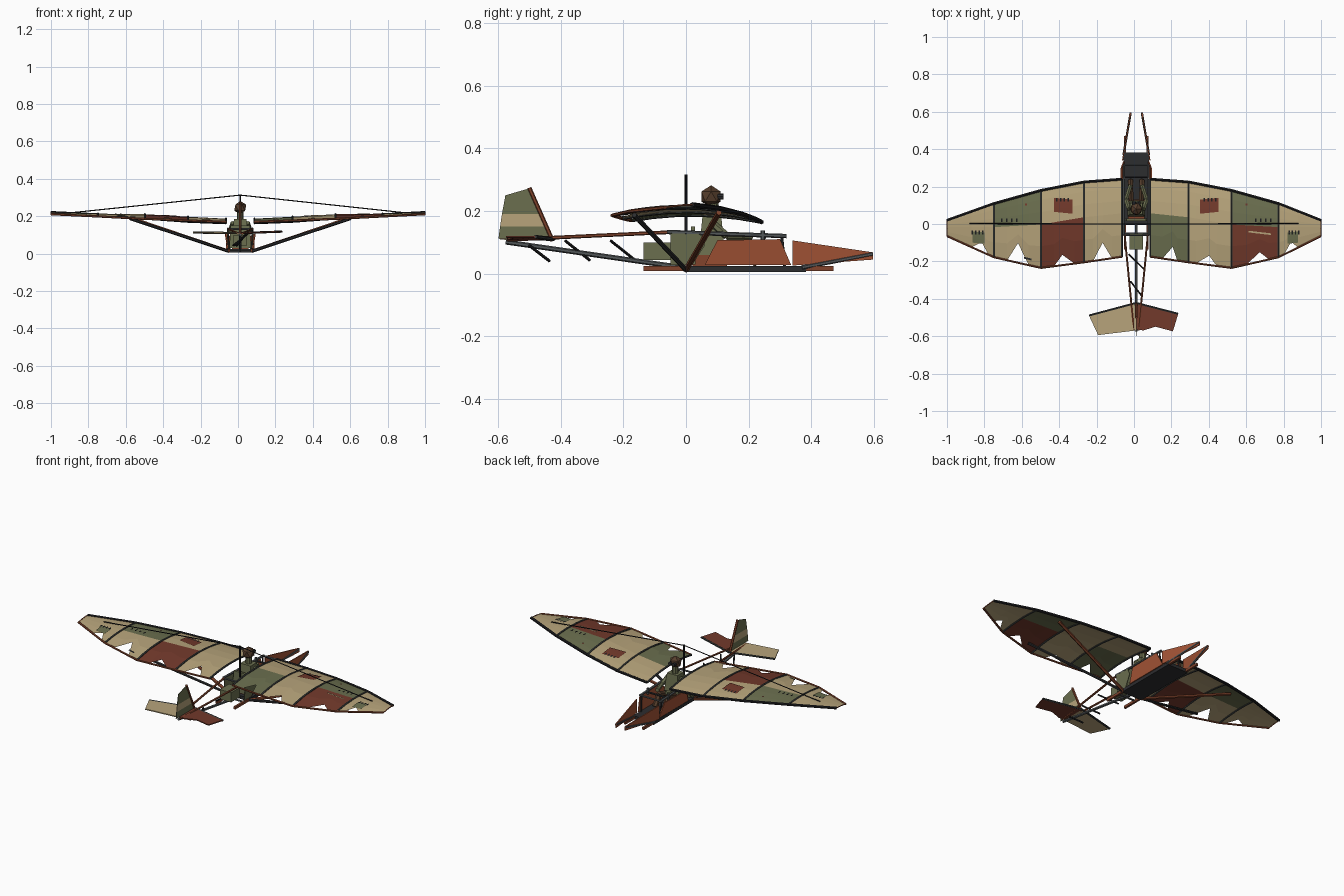
import bpy, bmesh, math
from mathutils import Vector, Matrix

if "Cube" in bpy.data.objects:
    bpy.data.objects.remove(bpy.data.objects["Cube"])

CX = 0.012  # centre line of the craft


def mat(name, r, g, b):
    m = bpy.data.materials.new(name)
    lin = [((c / 255 + 0.055) / 1.055) ** 2.4 for c in (r, g, b)]
    m.diffuse_color = (*lin, 1)
    m.use_nodes = True
    m.node_tree.nodes["Principled BSDF"].inputs["Base Color"].default_value = m.diffuse_color
    return m


TAN = mat("tan_cloth", 183, 164, 123)
GREEN = mat("olive_cloth", 107, 111, 79)
RED = mat("dark_red_cloth", 114, 57, 43)
RUST = mat("rust_panel", 164, 84, 54)
WOOD = mat("red_brown_wood", 130, 68, 44)
GREY = mat("grey_metal", 84, 88, 90)
RIB = mat("rib_grey", 58, 61, 60)
DARK = mat("dark_metal", 44, 45, 47)
BLACK = mat("black_wire", 30, 30, 32)
BROWN = mat("brown_leather", 86, 62, 44)


def finish(name, bm, *mats):
    me = bpy.data.meshes.new(name)
    bm.to_mesh(me)
    bm.free()
    for m in mats:
        me.materials.append(m)
    ob = bpy.data.objects.new(name, me)
    bpy.context.collection.objects.link(ob)
    return ob


def tube(name, pts, r, m, sides=6):
    """Straight rods joined end to end."""
    bm = bmesh.new()
    for a, b in zip(pts, pts[1:]):
        a, b = Vector(a), Vector(b)
        rot = (b - a).to_track_quat('Z', 'Y').to_matrix().to_4x4()
        bmesh.ops.create_cone(bm, cap_ends=True, segments=sides, radius1=r, radius2=r,
                              depth=(b - a).length,
                              matrix=Matrix.Translation((a + b) / 2) @ rot)
    return finish(name, bm, m)


def box(name, lo, hi, m, taper=1.0):
    """Box between two corners; taper scales the top in x and y."""
    bm = bmesh.new()
    lo, hi = Vector(lo), Vector(hi)
    bmesh.ops.create_cube(bm, size=1)
    for v in bm.verts:
        k = taper if v.co.z > 0 else 1
        v.co = (lo + hi) / 2 + Vector((v.co.x * k, v.co.y * k, v.co.z)) * (hi - lo)
    return finish(name, bm, m)


def plate(name, pts, m, thick):
    """Flat polygon extruded along a thickness vector."""
    bm = bmesh.new()
    f = bm.faces.new([bm.verts.new(Vector(p) - Vector(thick) / 2) for p in pts])
    ext = bmesh.ops.extrude_face_region(bm, geom=[f])
    bmesh.ops.translate(bm, vec=thick, verts=[v for v in ext["geom"] if isinstance(v, bmesh.types.BMVert)])
    bmesh.ops.recalc_face_normals(bm, faces=bm.faces)
    return finish(name, bm, m)


# ---- wing surface: span station, lead y, lead z, trail y, trail z, camber
STATIONS = [(0.075, 0.24, 0.165, -0.175, 0.170, 0.020),
            (0.28, 0.225, 0.173, -0.205, 0.177, 0.023),
            (0.51, 0.18, 0.190, -0.235, 0.186, 0.023),
            (0.76, 0.11, 0.208, -0.178, 0.199, 0.010),
            (1.0, 0.02, 0.220, -0.065, 0.211, 0.002)]


def station(u):
    for a, b in zip(STATIONS, STATIONS[1:]):
        if u <= b[0] or b is STATIONS[-1]:
            k = (u - a[0]) / (b[0] - a[0])
            return [p + (q - p) * k for p, q in zip(a, b)]


def wing_point(side, u, t, lift=0.0):
    _, ly, lz, ty, tz, c = station(u)
    shift = CX * min(1, (1 - u) / 0.2)
    return Vector((side * u + shift, ly + (ty - ly) * t, lz + (tz - lz) * t + c * 4 * t * (1 - t) + lift))


def y_to_t(u, y):
    s = station(u)
    return (s[1] - y) / (s[1] - s[3])


def panel(name, side, u0, u1, notch, front, rear):
    """Cloth between two ribs with a torn triangle in its rear edge."""
    a, peak, b, depth = notch
    us = [u0, a, peak, b, u1]
    bm = bmesh.new()
    grid = []
    for u in us:
        s = station(u)
        end = 1 - (depth / (s[1] - s[3]) if u == peak else 0)
        ts = [0, 0.12, 0.28, 0.44, 0.44 + (end - 0.44) * 0.5, end]
        grid.append([bm.verts.new(wing_point(side, u, t)) for t in ts])
    for c0, c1 in zip(grid, grid[1:]):
        for j in range(5):
            q = [c0[j], c0[j + 1], c1[j + 1], c1[j]]
            f = bm.faces.new(q if side > 0 else q[::-1])
            f.material_index = 0 if j < 3 else 1
    finish(name, bm, front, rear)


def patch(name, side, u0, u1, y0, y1, m, slant=0.0):
    """Small cloth plate lying on the wing."""
    bm = bmesh.new()
    n = 3
    g = [[bm.verts.new(wing_point(side, u0 + (u1 - u0) * i / n,
                                  y_to_t(u0 + (u1 - u0) * i / n, y0 + (y1 - y0) * j / n + slant * i / n), 0.004))
          for j in range(n + 1)] for i in range(n + 1)]
    for i in range(n):
        for j in range(n):
            q = [g[i][j], g[i + 1][j], g[i + 1][j + 1], g[i][j + 1]]
            bm.faces.new(q if side > 0 else q[::-1])
    finish(name, bm, m)


LAYOUT = {-1: [((.13, .18, .23, .09), TAN, TAN), ((.33, .395, .44, .055), TAN, RED),
               ((.575, .632, .69, .105), GREEN, TAN), ((.79, .825, .875, .05), TAN, TAN)],
          1: [((.14, .195, .22, .07), TAN, GREEN), ((.32, .39, .43, .05), TAN, TAN),
              ((.59, .66, .71, .05), GREEN, RED), ((.79, .83, .87, .05), TAN, TAN)]}
for side, tag in ((-1, "left"), (1, "right")):
    for i, (notch, front, rear) in enumerate(LAYOUT[side]):
        panel(f"{tag}_wing_panel_{i}", side, STATIONS[i][0], STATIONS[i + 1][0], notch, front, rear)
    us = [s[0] for s in STATIONS]
    tube(f"{tag}_leading_spar", [wing_point(side, u, 0) for u in us], 0.008, BLACK)
    tube(f"{tag}_trailing_rod", [wing_point(side, u, 1) for u in us], 0.006, WOOD)
    for i, u in enumerate(us):
        tube(f"{tag}_rib_{i}", [wing_point(side, u, t / 6) for t in range(7)],
             0.006 if i < 4 else 0.003, RIB if i < 4 else WOOD)
    # sewn patches and stitches
    patch(f"{tag}_red_patch", side, 0.34, 0.44, 0.055, 0.13, RED, 0.01)
    patch(f"{tag}_green_patch", side, 0.81, 0.87, -0.105, -0.045, GREEN, 0.005)
    for u, y, gap in ((0.635, 0.02, 0.027), (0.36, 0.13, 0.02), (0.815, -0.045, 0.018)):
        for k in range(4):
            v = u + k * gap
            patch(f"{tag}_stitch", side, v, v + 0.008, y - 0.01, y + 0.01, BLACK)
    patch(f"{tag}_dot", side, 0.585, 0.595, 0.1, 0.11, RED)
    # wing struts and bracing wire
    foot = (CX + side * 0.06, 0, 0.012)
    tube(f"{tag}_front_strut", [foot, (CX + side * 0.6, 0.105, 0.195)], 0.009, WOOD)
    tube(f"{tag}_rear_strut", [foot, (CX + side * 0.59, -0.165, 0.187)], 0.008, DARK)
    tube(f"{tag}_wire", [(CX, 0, 0.313), (side * 0.88, 0.002, 0.22)], 0.003, BLACK, 4)
patch("tear_streak", 1, 0.6, 0.72, -0.045, -0.036, TAN, -0.014)
patch("small_tear", -1, 0.56, 0.6, -0.195, -0.185, DARK, 0.01)
tube("king_post", [(CX, 0, 0.13), (CX, 0, 0.317)], 0.005, BLACK)

# ---- fuselage frame, mirrored about the centre line
for side, tag in ((-1, "left"), (1, "right")):
    X = lambda d: CX + side * d
    box(f"{tag}_skid", (X(0.06) - 0.006, -0.135, 0.009), (X(0.06) + 0.006, 0.47, 0.024), WOOD)
    tube(f"{tag}_upper_rail", [(X(0.066), -0.06, 0.133), (X(0.066), 0.32, 0.12)], 0.007, GREY)
    tube(f"{tag}_upper_boom", [(X(0.062), -0.06, 0.132), (X(0.012), -0.57, 0.108)], 0.006, WOOD)
    tube(f"{tag}_nose_bar", [(X(0.068), 0.37, 0.02), (X(0.03), 0.595, 0.063)], 0.007, GREY)
    tube(f"{tag}_rail_post", [(X(0.066), 0.245, 0.1), (X(0.066), 0.245, 0.137)], 0.007, GREY)
    tube(f"{tag}_front_post", [(X(0.062), 0.315, 0.02), (X(0.066), 0.305, 0.122)], 0.005, DARK)
    plate(f"{tag}_side_panel", [(X(0.067), 0.06, 0.028), (X(0.067), 0.335, 0.028),
                                (X(0.08), 0.30, 0.110), (X(0.08), 0.10, 0.107)], RUST, (0.006, 0, 0))
    plate(f"{tag}_nose_panel", [(X(0.073), 0.34, 0.026), (X(0.03), 0.597, 0.045),
                                (X(0.03), 0.597, 0.068), (X(0.073), 0.34, 0.106)], RUST, (0.006, 0, 0))
    plate(f"{tag}_cabin_cloth", [(X(0.062), -0.05, 0.028), (X(0.062), 0.02, 0.028),
                                 (X(0.067), 0.06, 0.09), (X(0.07), 0.045, 0.13),
                                 (X(0.07), -0.05, 0.13)], GREEN, (0.004, 0, 0))
box("floor", (CX - 0.068, -0.005, 0.006), (CX + 0.068, 0.382, 0.025), DARK)
box("rear_pack", (CX - 0.037, -0.135, 0.043), (CX + 0.037, -0.05, 0.1), GREEN)
for y, z, m in ((-0.06, 0.132, GREY), (0.25, 0.115, DARK), (0.315, 0.12, GREY), (-0.05, 0.02, GREY)):
    tube("cross_bar", [(CX - 0.066, y, z), (CX + 0.066, y, z)], 0.006, m)

# ---- tail
tube("lower_boom", [(CX, 0.0, 0.018), (CX, -0.575, 0.101)], 0.008, GREY)
for i, (y, z) in enumerate(((-0.5, 0.09), (-0.385, 0.105), (-0.24, 0.105))):
    w = 0.02 + 0.02 * i / 2
    tube(f"boom_brace_{i}", [(CX + w, y, z), (CX - w, y + (0.065 if i == 0 else 0.078), z - (0.05 if i == 0 else 0.062))],
         0.005, BLACK)
plate("left_stabiliser", [(CX, -0.424, 0.11), (-0.24, -0.491, 0.113), (-0.192, -0.594, 0.113),
                          (CX, -0.569, 0.11)], TAN, (0, 0, 0.006))
plate("right_stabiliser", [(CX, -0.424, 0.11), (CX, -0.564, 0.11), (0.05, -0.569, 0.111), (0.115, -0.549, 0.114),
                           (0.208, -0.574, 0.118), (0.236, -0.482, 0.118)], RED, (0, 0, 0.006))
tube("stabiliser_spar", [(-0.24, -0.489, 0.113), (CX, -0.422, 0.11), (0.236, -0.48, 0.118)], 0.006, RIB)
# rudder in three bands: rear y, front y, height at each band edge
BANDS = [(-0.598, -0.43, 0.113), (-0.593, -0.446, 0.15), (-0.587, -0.463, 0.19)]
for i, m in enumerate((GREEN, TAN)):
    (r0, f0, z0), (r1, f1, z1) = BANDS[i], BANDS[i + 1]
    plate(f"rudder_band_{i}", [(CX, r0, z0), (CX, f0, z0), (CX, f1, z1), (CX, r1, z1)], m, (0.003, 0, 0))
plate("rudder_upper", [(CX, -0.587, 0.19), (CX, -0.463, 0.19), (CX, -0.5, 0.272),
                       (CX, -0.576, 0.25)], GREEN, (0.003, 0, 0))
tube("rudder_post", [(CX, -0.5, 0.274), (CX, -0.425, 0.104)], 0.007, WOOD)

# ---- seat and pilot
box("seat", (CX - 0.045, 0.02, 0.025), (CX + 0.045, 0.13, 0.06), WOOD)
box("seat_back", (CX - 0.058, 0.015, 0.03), (CX + 0.058, 0.03, 0.15), GREEN, 0.9)
box("torso", (CX - 0.048, 0.04, 0.06), (CX + 0.048, 0.125, 0.185), GREEN, 0.7)
tube("neck", [(CX, 0.085, 0.17), (CX, 0.085, 0.225)], 0.018, GREEN, 8)
for side, tag in ((-1, "left"), (1, "right")):
    X = lambda d: CX + side * d
    tube(f"{tag}_arm", [(X(0.04), 0.08, 0.165), (X(0.055), 0.13, 0.12), (X(0.03), 0.21, 0.12)], 0.012, GREEN)
    tube(f"{tag}_leg", [(X(0.025), 0.1, 0.065), (X(0.03), 0.19, 0.09), (X(0.03), 0.23, 0.03)], 0.015, BROWN)
    tube(f"{tag}_goggle", [(X(0.012), 0.1, 0.246), (X(0.012), 0.12, 0.246)], 0.01, DARK, 8)
bm = bmesh.new()
bmesh.ops.create_icosphere(bm, subdivisions=1, radius=0.036, matrix=Matrix.Translation((CX, 0.08, 0.246)))
finish("head", bm, BROWN)
